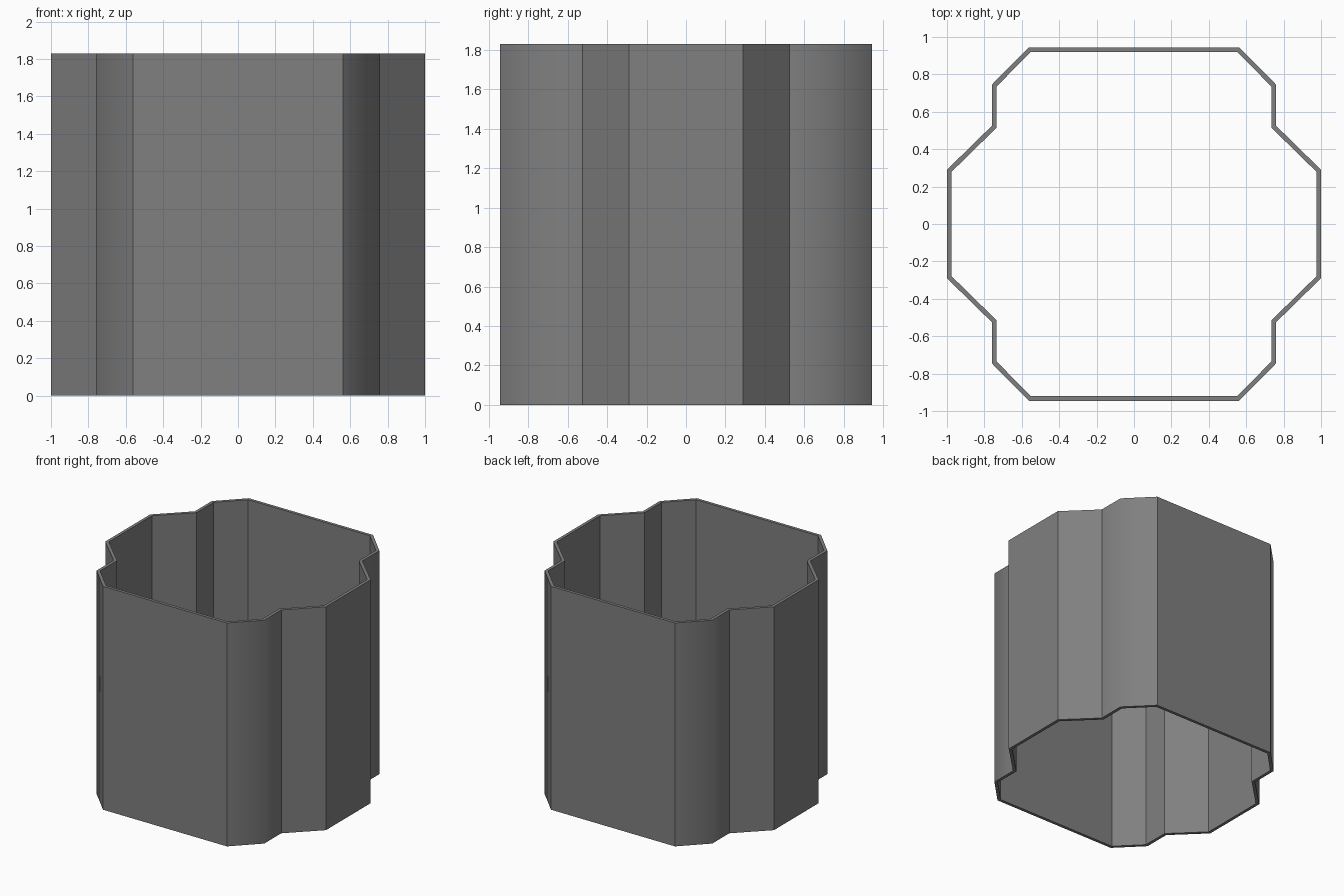
import bpy, bmesh
from mathutils import Vector

if "Cube" in bpy.data.objects:
    bpy.data.objects.remove(bpy.data.objects["Cube"])

HEIGHT, WALL = 1.83, 0.025

# One quarter of the outline, mirrored into a full counter-clockwise loop
quarter = [(1.0, 0.29), (0.76, 0.525), (0.76, 0.745), (0.562, 0.945)]
half = quarter + [(-x, y) for x, y in reversed(quarter)]
outer = [Vector(p) for p in half + [(-x, -y) for x, y in half]]
n = len(outer)


def inset(points, d):
    """Mitred inward offset of a closed loop."""
    result = []
    for i, p in enumerate(points):
        a = (p - points[i - 1]).normalized()
        b = (points[(i + 1) % len(points)] - p).normalized()
        na, nb = Vector((-a.y, a.x)), Vector((-b.y, b.x))
        m = na + nb
        result.append(p + m * (d / m.dot(na)))
    return result


inner = inset(outer, WALL)
bm = bmesh.new()


def ring(points, z):
    return [bm.verts.new((p.x, p.y, z)) for p in points]


ob, ot = ring(outer, 0), ring(outer, HEIGHT)
ib, it = ring(inner, 0), ring(inner, HEIGHT)

# Outer wall, inner wall, top rim and bottom rim
for i in range(n):
    j = (i + 1) % n
    bm.faces.new((ob[i], ob[j], ot[j], ot[i])).smooth = True
    bm.faces.new((ib[j], ib[i], it[i], it[j]))
    bm.faces.new((ot[i], ot[j], it[j], it[i]))
    bm.faces.new((ob[j], ob[i], ib[i], ib[j]))

# Every edge is crisp except the four softened outer corners
for e in bm.edges:
    e.smooth = False
for i in range(n):
    if abs(abs(outer[i].y) - 0.745) < 0.001:
        bm.edges.get((ob[i], ot[i])).smooth = True

mesh = bpy.data.meshes.new("shell_wall")
bm.to_mesh(mesh)
bm.free()

grey = bpy.data.materials.new("mid_grey")
grey.diffuse_color = (0.216, 0.216, 0.216, 1)
grey.use_nodes = True
grey.node_tree.nodes["Principled BSDF"].inputs["Base Color"].default_value = grey.diffuse_color
mesh.materials.append(grey)
bpy.context.collection.objects.link(bpy.data.objects.new("shell_wall", mesh))
